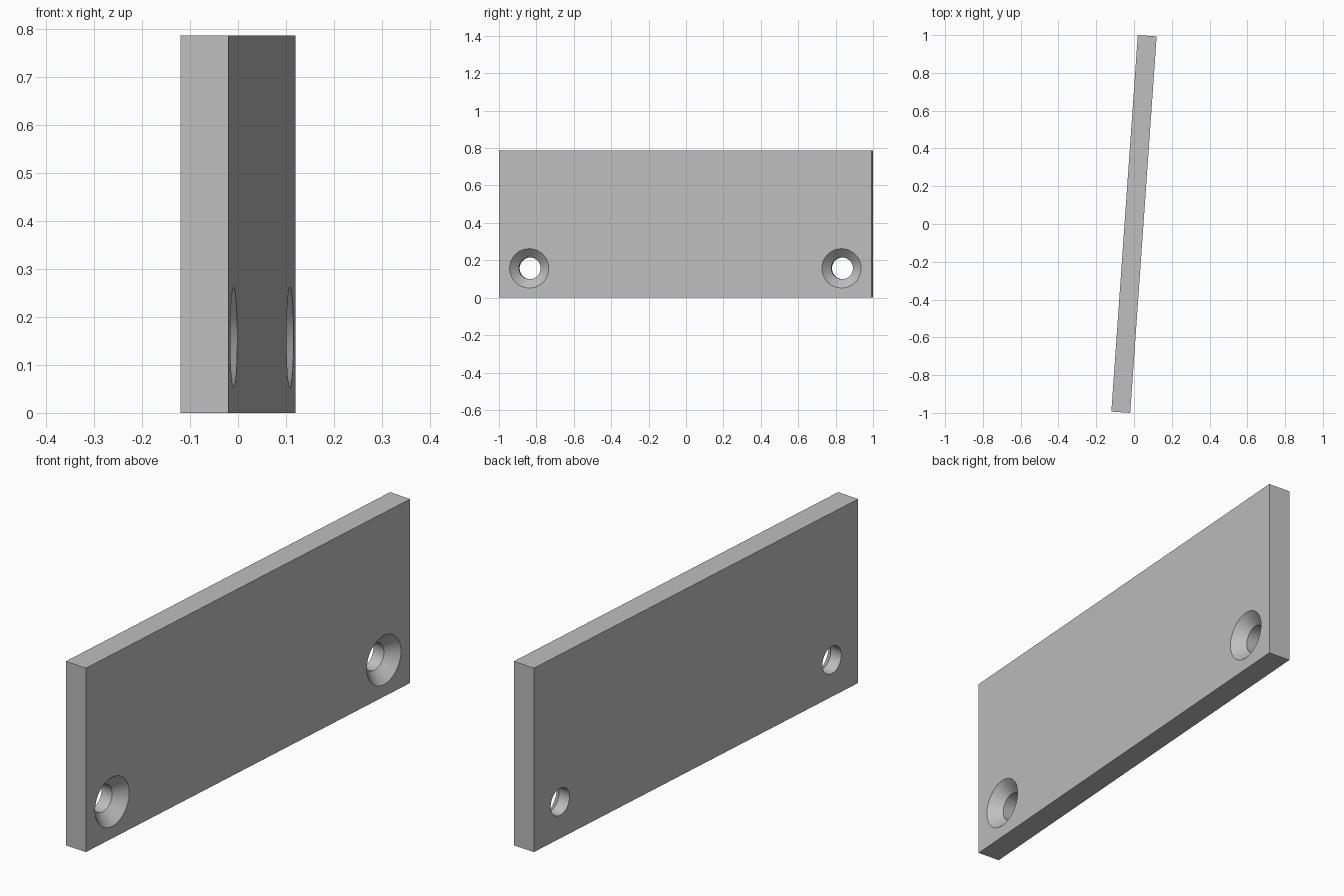
import bpy, bmesh
from math import cos, sin, pi, radians

default = bpy.data.objects.get("Cube")
if default:
    bpy.data.objects.remove(default, do_unlink=True)

LENGTH, THICK, HEIGHT = 1.998, 0.1, 0.787
TILT = radians(-4.02)
HOLE_Y, HOLE_Z = 0.837, 0.157
BORE, SINK = 0.058, 0.105
SEGMENTS = 64

grey = bpy.data.materials.new("light grey")
grey.use_nodes = True
colour = (0.52, 0.52, 0.52, 1)
grey.diffuse_color = colour
grey.node_tree.nodes["Principled BSDF"].inputs["Base Color"].default_value = colour


def make_object(name, bm):
    bmesh.ops.recalc_face_normals(bm, faces=bm.faces)
    mesh = bpy.data.meshes.new(name)
    bm.to_mesh(mesh)
    bm.free()
    mesh.materials.append(grey)
    obj = bpy.data.objects.new(name, mesh)
    bpy.context.collection.objects.link(obj)
    return obj


def countersink_cutter(name, y):
    """Turned solid along x: straight bore opening into a 45 degree cone."""
    half, slope = THICK / 2, SINK - BORE
    profile = [(-half - 0.02, BORE), (half - slope, BORE), (half + 0.02, SINK + 0.02)]
    bm = bmesh.new()
    rings = []
    for x, r in profile:
        angles = [2 * pi * i / SEGMENTS for i in range(SEGMENTS)]
        rings.append([bm.verts.new((x, y + r * cos(a), HOLE_Z + r * sin(a))) for a in angles])
    for a, b in zip(rings, rings[1:]):
        for i in range(SEGMENTS):
            j = (i + 1) % SEGMENTS
            bm.faces.new((a[i], a[j], b[j], b[i]))
    bm.faces.new(rings[0])
    bm.faces.new(rings[-1])
    cutter = make_object(name, bm)
    cutter.hide_render = True
    return cutter


# Flat plate standing on its long edge
bm = bmesh.new()
bmesh.ops.create_cube(bm, size=1)
bmesh.ops.scale(bm, vec=(THICK, LENGTH, HEIGHT), verts=bm.verts)
bmesh.ops.translate(bm, vec=(0, 0, HEIGHT / 2), verts=bm.verts)
plate = make_object("mounting_plate", bm)
bpy.context.view_layer.objects.active = plate

# Two countersunk screw holes
for side, y in (("front", -HOLE_Y), ("back", HOLE_Y)):
    cutter = countersink_cutter(side + "_hole_cutter", y)
    mod = plate.modifiers.new(side + "_hole", "BOOLEAN")
    mod.operation = "DIFFERENCE"
    mod.solver = "EXACT"
    mod.object = cutter
    bpy.ops.object.modifier_apply(modifier=mod.name)
    bpy.data.objects.remove(cutter, do_unlink=True)

# Smooth bores with sharp rims, then the slight turn about the vertical
bpy.ops.object.select_all(action="DESELECT")
plate.select_set(True)
bpy.ops.object.shade_smooth_by_angle(angle=radians(30))
plate.rotation_euler.z = TILT
